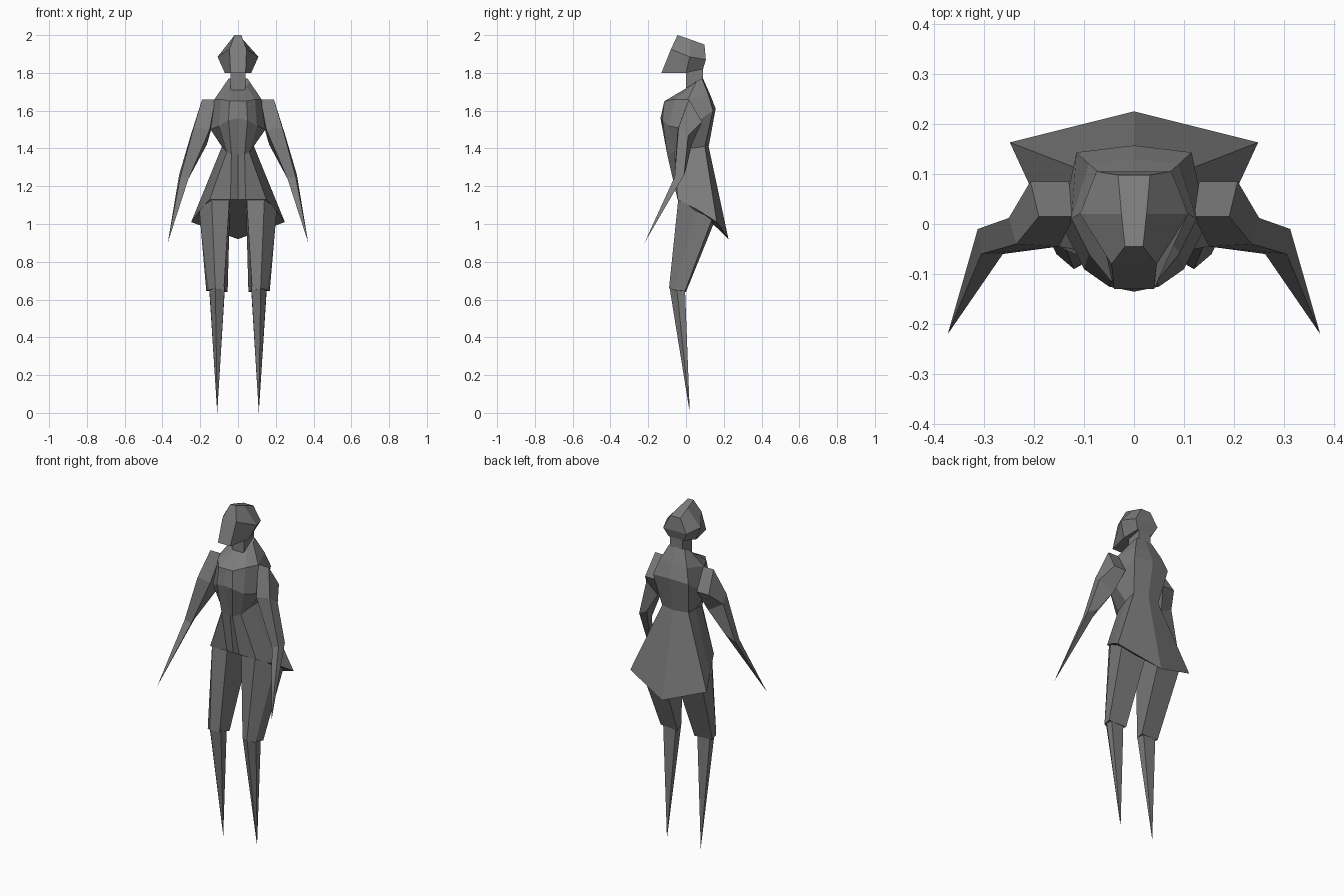
import bpy, bmesh

grey = bpy.data.materials.new("dark grey")
grey.diffuse_color = (0.2, 0.2, 0.2, 1)


def loft(name, rings, tip=None, mirror=False):
    """Skin a stack of rings, cap the ends or close to a tip."""
    bm = bmesh.new()
    rows = [[bm.verts.new(p) for p in ring] for ring in rings]
    n = len(rows[0])
    for a, b in zip(rows, rows[1:]):
        for i in range(n):
            j = (i + 1) % n
            bm.faces.new((a[i], a[j], b[j], b[i]))
    bm.faces.new(rows[0])
    if tip:
        t = bm.verts.new(tip)
        for i in range(n):
            bm.faces.new((rows[-1][i], rows[-1][(i + 1) % n], t))
    else:
        bm.faces.new(rows[-1])
    bmesh.ops.recalc_face_normals(bm, faces=bm.faces)
    mesh = bpy.data.meshes.new(name)
    bm.to_mesh(mesh)
    bm.free()
    mesh.materials.append(grey)
    obj = bpy.data.objects.new(name, mesh)
    bpy.context.collection.objects.link(obj)
    if mirror:
        obj.modifiers.new("Mirror", 'MIRROR').use_mirror_merge = False
    return obj


def both(half):
    """Complete a front-to-back half ring with its mirror image."""
    return half + [(-x, y, z) for x, y, z in reversed(half) if x > 0]


# Coat: hem, waist, bust, shoulders, collar
loft("coat", [both(r) for r in (
    [(0, -.045, 1.13), (.04, -.045, 1.13), (.15, -.045, 1.13),
     (.205, .07, 1.07), (.248, .163, 1.01), (0, .225, .92)],
    [(0, -.075, 1.37), (.035, -.1, 1.37), (.06, -.06, 1.38),
     (.075, .02, 1.40), (.085, .1, 1.41), (0, .12, 1.41)],
    [(0, -.135, 1.56), (.05, -.125, 1.55), (.10, -.09, 1.52),
     (.145, 0, 1.50), (.115, .143, 1.60), (0, .157, 1.61)],
    [(0, -.115, 1.65), (.045, -.115, 1.65), (.09, -.06, 1.66),
     (.125, .01, 1.66), (.09, .12, 1.68), (0, .13, 1.68)],
    [(0, .0, 1.71), (.03, .0, 1.71), (.045, .02, 1.73),
     (.06, .055, 1.755), (.05, .085, 1.77), (0, .09, 1.77)],
)])

# Neck
loft("neck", [both([(.04, .0, z), (.04, .09, z + .02)]) for z in (1.68, 1.84)])

# Head: slanted hood with a narrow flat face
loft("head", [both(r) for r in (
    [(.04, -.13, 1.80), (.07, .0, 1.80), (.05, .09, 1.82)],
    [(.045, -.08, 1.925), (.108, .02, 1.885), (.075, .105, 1.87)],
    [(.018, -.045, 2.0), (.025, .02, 1.978), (.032, .098, 1.95)],
)])

# Arms: sloped shoulder, upper arm, elbow, pointed hand
loft("arm", [
    [(.12, .015, 1.66), (.19, .015, 1.66), (.207, .085, 1.54), (.13, .085, 1.54)],
    [(.15, -.045, 1.50), (.235, -.04, 1.51), (.25, .012, 1.47), (.165, .03, 1.42)],
    [(.262, -.06, 1.24), (.305, -.06, 1.25), (.312, -.01, 1.26), (.255, .0, 1.29)],
], tip=(.372, -.22, .90), mirror=True)

# Thighs: ridge at the front, tucked under the hem
loft("thigh", [
    [(.045, -.035, 1.14), (.14, -.04, 1.14), (.205, .05, 1.07),
     (.20, .14, 1.03), (.045, .15, 1.01)],
    [(.075, -.065, .65), (.12, -.09, .66), (.155, -.06, .65),
     (.168, -.005, .645), (.055, .0, .64)],
], mirror=True)

# Shins: tapering to a point
loft("shin", [
    [(.07, -.06, .67), (.12, -.088, .67), (.152, -.05, .67),
     (.152, -.005, .65), (.07, -.005, .65)],
], tip=(.11, .02, 0), mirror=True)
